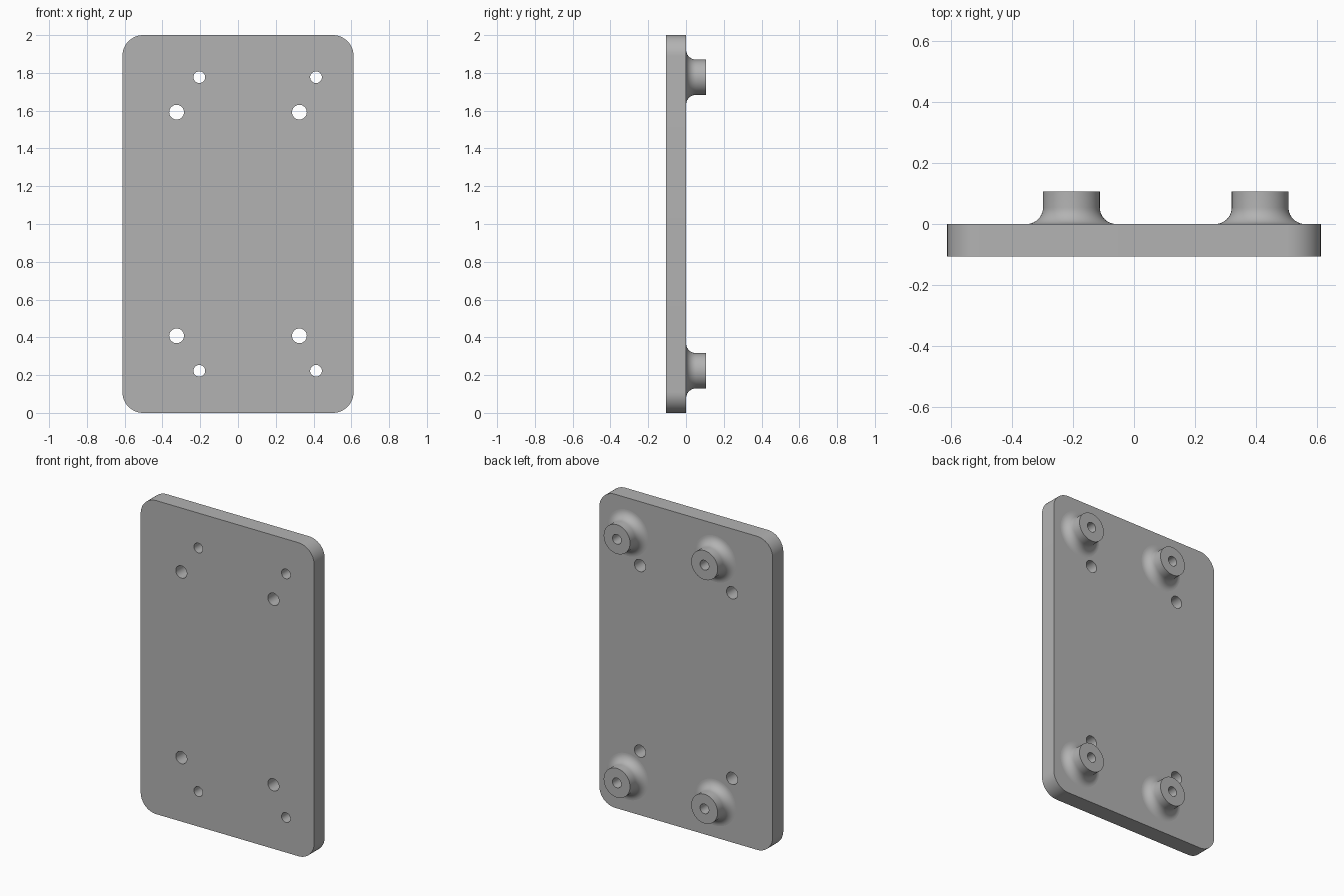
import bpy, bmesh, math

if "Cube" in bpy.data.objects:
    bpy.data.objects.remove(bpy.data.objects["Cube"])

T = 0.107                     # plate thickness, also standoff height
W, H, R = 0.612, 2.0, 0.11    # half width, height, corner radius
STANDOFFS = [(x, z) for x in (-0.205, 0.413) for z in (0.223, 1.777)]
MOUNTS = [(x, z) for x in (-0.325, 0.325) for z in (0.408, 1.592)]

grey = bpy.data.materials.new("grey plastic")
grey.diffuse_color = (0.45, 0.45, 0.45, 1)
grey.use_nodes = True
grey.node_tree.nodes["Principled BSDF"].inputs["Base Color"].default_value = grey.diffuse_color


def make_object(name, bm):
    bmesh.ops.recalc_face_normals(bm, faces=bm.faces)
    mesh = bpy.data.meshes.new(name)
    bm.to_mesh(mesh)
    bm.free()
    mesh.materials.append(grey)
    ob = bpy.data.objects.new(name, mesh)
    bpy.context.collection.objects.link(ob)
    return ob


def lathe(name, profile, x, z, n=48):
    """Closed solid turned around the y axis; profile is (radius, y)."""
    bm = bmesh.new()
    rings = [[bm.verts.new((x + r * math.cos(2 * math.pi * i / n), y,
                            z + r * math.sin(2 * math.pi * i / n)))
              for i in range(n)] for r, y in profile]
    for a, b in zip(rings, rings[1:]):
        for i in range(n):
            j = (i + 1) % n
            bm.faces.new((a[i], a[j], b[j], b[i]))
    bm.faces.new(rings[0])
    bm.faces.new(rings[-1])
    return make_object(name, bm)


def combine(target, tool, operation):
    mod = target.modifiers.new(operation, 'BOOLEAN')
    mod.operation, mod.object, mod.solver = operation, tool, 'EXACT'
    bpy.context.view_layer.objects.active = target
    bpy.ops.object.modifier_apply(modifier=mod.name)
    bpy.data.objects.remove(tool, do_unlink=True)


# Rounded plate
bm = bmesh.new()
outline = []
for k, (sx, sz) in enumerate([(1, 1), (-1, 1), (-1, -1), (1, -1)]):
    for i in range(13):
        a = math.pi / 2 * (k + i / 12)
        outline.append(bm.verts.new((sx * (W - R) + R * math.cos(a), -T,
                                     H / 2 + sz * (H / 2 - R) + R * math.sin(a))))
face = bm.faces.new(outline)
ext = bmesh.ops.extrude_face_region(bm, geom=[face])
bmesh.ops.translate(bm, vec=(0, T, 0),
                    verts=[v for v in ext["geom"] if isinstance(v, bmesh.types.BMVert)])
plate = make_object("mounting_plate", bm)

# Standoffs with a fillet flowing into the back of the plate
r, f = 0.093, 0.054
profile = [(r + f, -0.03)]
profile += [(r + f - f * math.sin(math.pi / 20 * i),
             f - f * math.cos(math.pi / 20 * i)) for i in range(11)]
profile.append((r, T))
for x, z in STANDOFFS:
    combine(plate, lathe("standoff", profile, x, z), 'UNION')

# Through holes: screw holes in the standoffs, larger mounting holes in the plate
for places, radius in ((STANDOFFS, 0.031), (MOUNTS, 0.039)):
    for x, z in places:
        combine(plate, lathe("hole_cutter", [(radius, -0.3), (radius, 0.3)], x, z), 'DIFFERENCE')

# Smooth curved walls, flat front and back
bpy.ops.object.select_all(action='DESELECT')
plate.select_set(True)
bpy.context.view_layer.objects.active = plate
bpy.ops.object.shade_smooth_by_angle(angle=math.radians(30))
for p in plate.data.polygons:
    if abs(p.normal.y) > 0.9995:
        p.use_smooth = False
